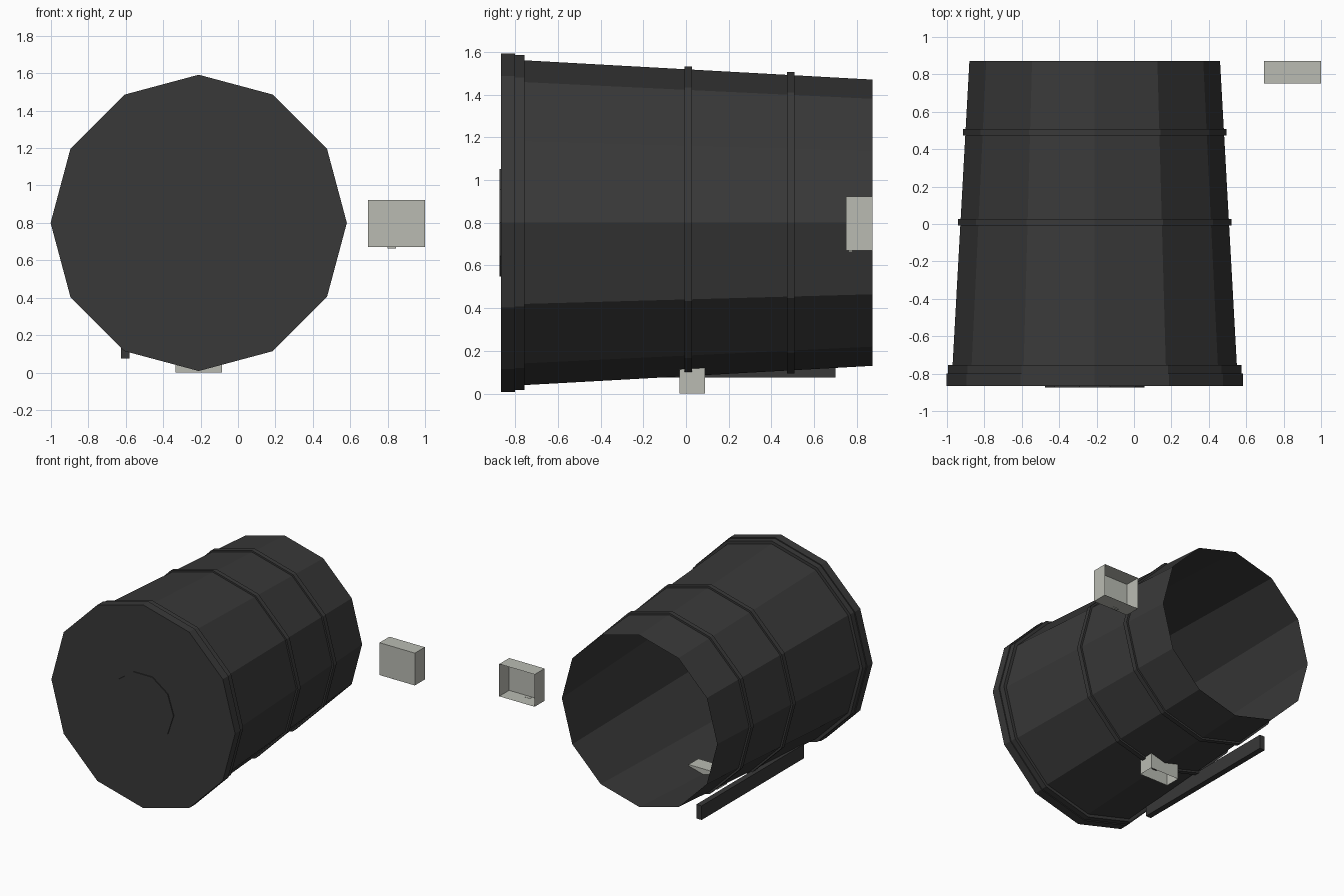
import bpy, bmesh, math

if "Cube" in bpy.data.objects:
    bpy.data.objects.remove(bpy.data.objects["Cube"])

CX, CZ = -0.21, 0.80  # barrel axis (runs along y)


def material(name, rgb):
    m = bpy.data.materials.new(name)
    m.diffuse_color = (*rgb, 1)
    m.use_nodes = True
    m.node_tree.nodes["Principled BSDF"].inputs["Base Color"].default_value = m.diffuse_color
    return m


dark = material("charcoal", (0.040, 0.040, 0.040))
pale = material("pale_grey", (0.49, 0.50, 0.45))


def finish(name, bm, mat, recalc=True):
    if recalc:
        bmesh.ops.recalc_face_normals(bm, faces=bm.faces)
    me = bpy.data.meshes.new(name)
    bm.to_mesh(me)
    bm.free()
    me.materials.append(mat)
    ob = bpy.data.objects.new(name, me)
    bpy.context.collection.objects.link(ob)
    return ob


def lathe(name, profile, sides, mat, cap_front=False):
    """Revolve (y, radius) points, ordered front to back, about the barrel axis."""
    bm = bmesh.new()
    rings = []
    for y, r in profile:
        rings.append([bm.verts.new((CX + r * math.cos(2 * math.pi * i / sides), y,
                                    CZ + r * math.sin(2 * math.pi * i / sides)))
                      for i in range(sides)])
    for a, b in zip(rings, rings[1:]):
        for i in range(sides):
            j = (i + 1) % sides
            bm.faces.new((a[i], b[i], b[j], a[j]))
    if cap_front:
        bm.faces.new(rings[0])
    return finish(name, bm, mat, recalc=False)


def box(name, lo, hi, mat, open_dir=None):
    """Box between two corners; open_dir=(axis, sign) leaves that side open."""
    bm = bmesh.new()
    bmesh.ops.create_cube(bm, size=1)
    for v in bm.verts:
        v.co = [(a + b) / 2 + c * (b - a) for a, b, c in zip(lo, hi, v.co)]
    bm.normal_update()
    if open_dir:
        axis, sign = open_dir
        bmesh.ops.delete(bm, geom=[f for f in bm.faces if f.normal[axis] * sign > 0.9],
                         context='FACES')
    return finish(name, bm, mat, recalc=False)


# barrel wall: open at the back, tapering from front to back
Y0, R0, Y1, R1 = -0.755, 0.76, 0.872, 0.67
lathe("barrel_wall", [(Y0, R0), (Y1, R1)], 12, dark)

# stepped front rim with its lid
lathe("front_rim", [(-0.867, 0.792), (-0.80, 0.792), (-0.80, 0.784),
                    (Y0, 0.784), (Y0, R0)], 12, dark, cap_front=True)

# raised disc on the lid
lathe("lid_disc", [(-0.874, 0.265), (-0.867, 0.265)], 10, dark, cap_front=True)

# raised hoops round the wall
for name, y in (("middle_hoop", 0.01), ("rear_hoop", 0.49)):
    def wall(yy):
        return R0 + (R1 - R0) * (yy - Y0) / (Y1 - Y0)
    a, b = y - 0.018, y + 0.018
    r = wall(y) + 0.014
    lathe(name, [(a, wall(a)), (a, r), (b, r), (b, wall(b))], 12, dark)

# long rail under the left side
box("side_rail", (-0.625, -0.56, 0.075), (-0.58, 0.70, 0.185), dark)

# foot under the barrel, open below
box("bottom_foot", (-0.333, -0.03, 0.0), (-0.085, 0.09, 0.13), pale, (2, -1))

# separate bracket on the right, open at the back, with a small tab underneath
box("side_bracket", (0.695, 0.75, 0.67), (1.0, 0.872, 0.922), pale, (1, 1))
box("bracket_tab", (0.80, 0.76, 0.664), (0.845, 0.78, 0.672), pale)
